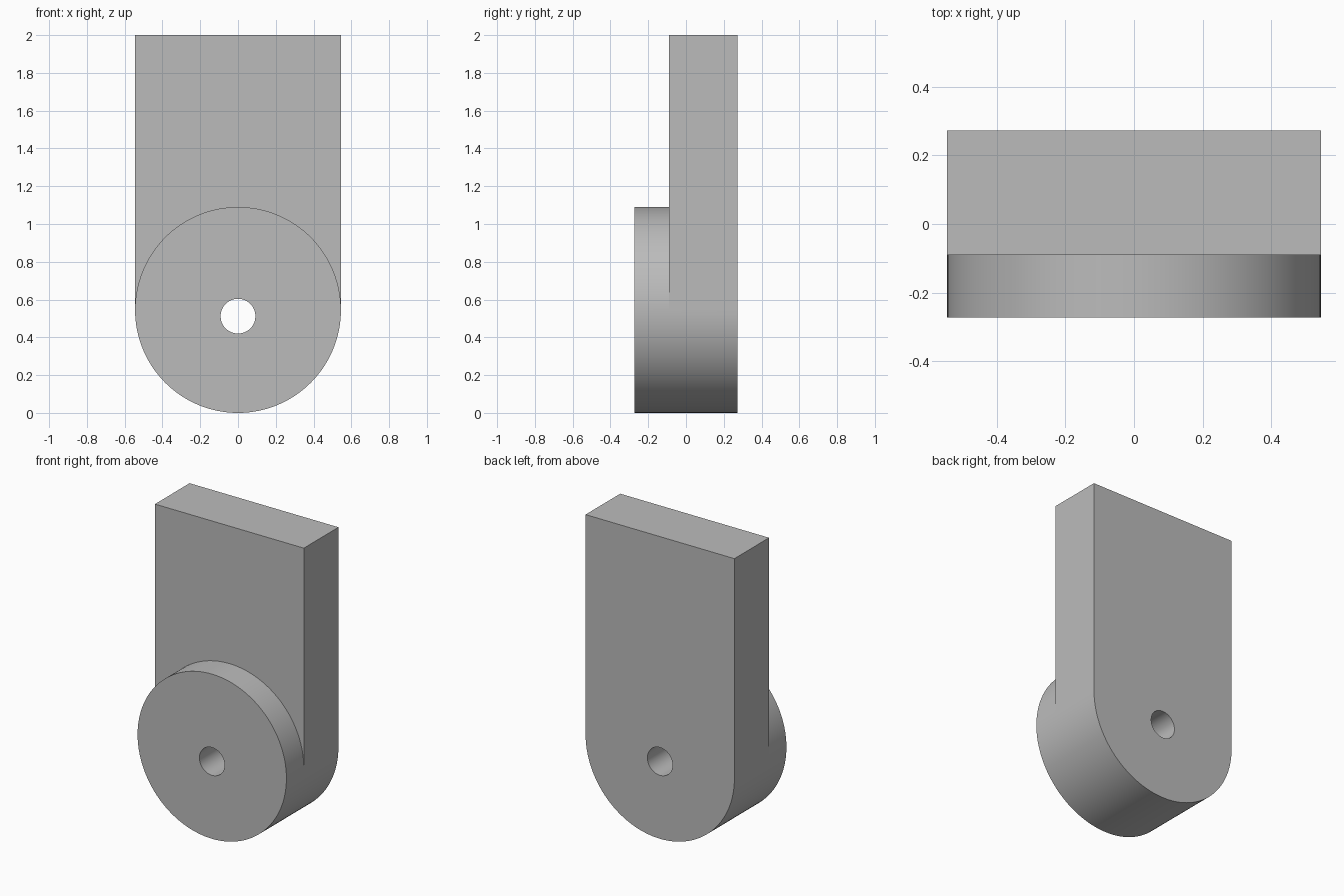
import bpy
import bmesh
from math import cos, sin, pi

cube = bpy.data.objects.get("Cube")
if cube:
    bpy.data.objects.remove(cube)

R = 0.545                   # disc radius, also its centre height
HOLE_R, HOLE_Z = 0.092, 0.512
TOP = 2.0
FRONT, STEP, BACK = -0.272, -0.09, 0.272
N = 128                     # segments round the disc
HALF = N // 2

bm = bmesh.new()


def ring(radius, height, y):
    return [bm.verts.new((radius * cos(2 * pi * i / N), y,
                          height + radius * sin(2 * pi * i / N))) for i in range(N)]


def strip(a, b, start, end, smooth=False):
    """Quads between two rows of points."""
    for i in range(start, end):
        j = (i + 1) % len(a)
        bm.faces.new((a[i], a[j], b[j], b[i])).smooth = smooth


# Rows of points: disc rim, shoulder, rounded back, bore and straight top edge
rim = ring(R, R, FRONT)
shoulder = ring(R, R, STEP)
back = {i: bm.verts.new((shoulder[i % N].co.x, BACK, shoulder[i % N].co.z))
        for i in range(HALF, N + 1)}
back[0] = back[N]
bore_front = ring(HOLE_R, HOLE_Z, FRONT)
bore_back = ring(HOLE_R, HOLE_Z, BACK)
top_front, top_back = ([bm.verts.new((shoulder[i].co.x, y, TOP)) for i in range(HALF + 1)]
                       for y in (STEP, BACK))

# Disc face and wall, and the bore
strip(rim, bore_front, 0, N)
strip(rim, shoulder, 0, N, True)
strip(bore_front, bore_back, 0, N, True)

# Rounded lower end of the plate
strip(shoulder, back, HALF, N, True)
strip(bore_back, back, HALF, N)

# Straight upper part of the plate
strip(shoulder, top_front, 0, HALF)
strip(top_front, top_back, 0, HALF)
strip(bore_back, top_back, 0, HALF)
for i in (0, HALF):
    bm.faces.new((bore_back[i], back[i], top_back[i]))
    bm.faces.new((shoulder[i], back[i], top_back[i], top_front[i]))

bmesh.ops.recalc_face_normals(bm, faces=bm.faces)
mesh = bpy.data.meshes.new("bracket_plate_with_disc")
bm.to_mesh(mesh)
bm.free()

# Material
grey = bpy.data.materials.new("plain grey")
grey.use_nodes = True
colour = (0.5, 0.5, 0.5, 1)
grey.diffuse_color = colour
grey.node_tree.nodes["Principled BSDF"].inputs["Base Color"].default_value = colour
mesh.materials.append(grey)

bracket = bpy.data.objects.new("bracket_plate_with_disc", mesh)
bpy.context.collection.objects.link(bracket)
